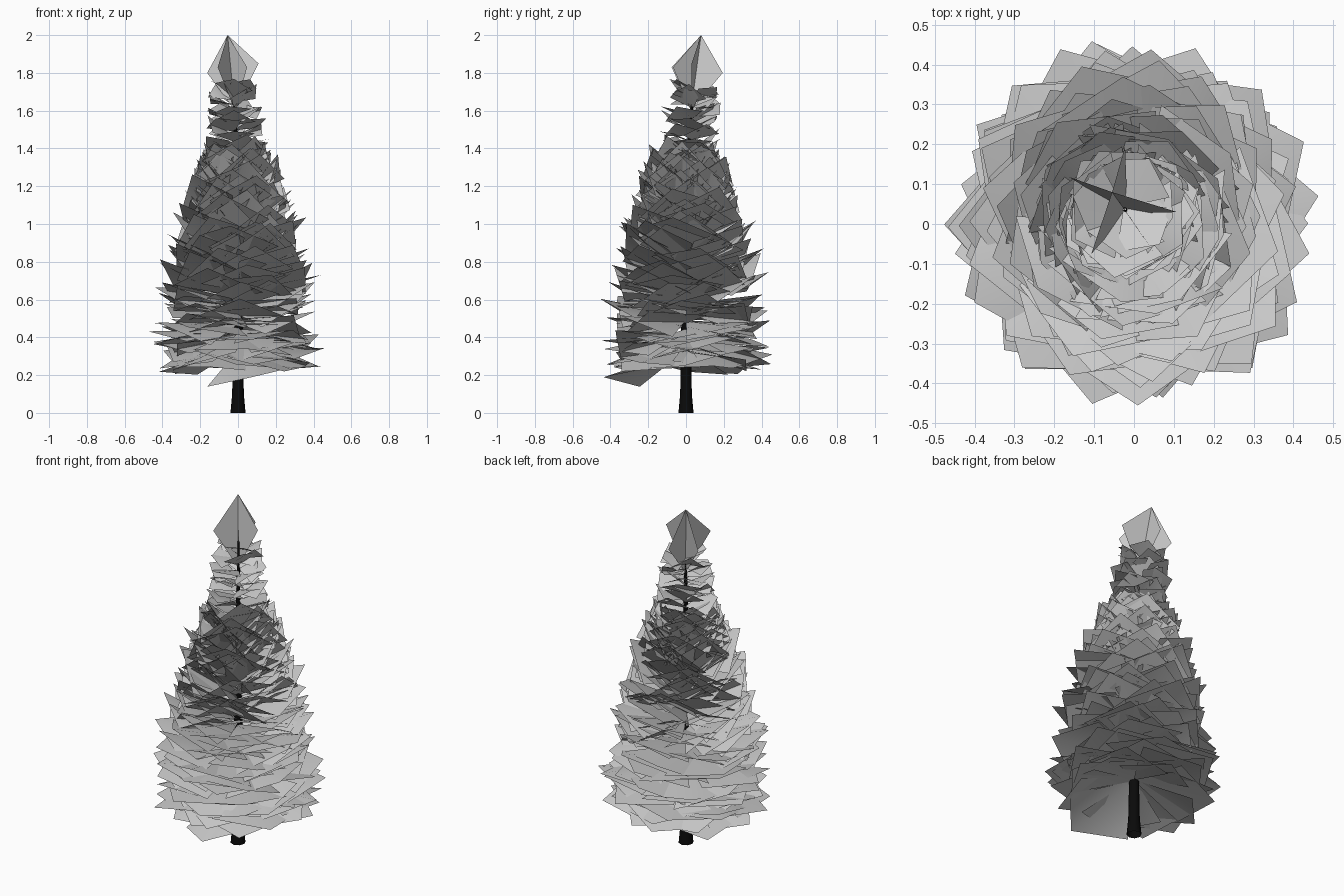
import bpy, bmesh, math, random
from mathutils import Vector, Matrix

if "Cube" in bpy.data.objects:
    bpy.data.objects.remove(bpy.data.objects["Cube"])

random.seed(11)


def material(name, rgb):
    m = bpy.data.materials.new(name)
    m.diffuse_color = (*rgb, 1)
    m.use_nodes = True
    m.node_tree.nodes["Principled BSDF"].inputs["Base Color"].default_value = m.diffuse_color
    return m


def finish(bm, name, mat=None, smooth=True):
    for f in bm.faces:
        f.smooth = smooth
    me = bpy.data.meshes.new(name)
    bm.to_mesh(me)
    bm.free()
    ob = bpy.data.objects.new(name, me)
    bpy.context.collection.objects.link(ob)
    if mat:
        me.materials.append(mat)
    return ob


def axis(z):
    """Point on the slightly leaning trunk."""
    t = z / 2
    return Vector((-0.04 * t ** 4, 0.065 * t ** 4, z))


def lerp_table(table, h):
    for a, b in zip(table, table[1:]):
        if h <= b[0]:
            f = (h - a[0]) / (b[0] - a[0])
            return [p + (q - p) * f for p, q in zip(a[1:], b[1:])]
    return table[-1][1:]


def card(bm, root, yaw, pitch, length, half_w, fold, roll=0.0):
    """Diamond card folded along its midrib."""
    rot = (Matrix.Rotation(yaw, 3, 'Z') @ Matrix.Rotation(-pitch, 3, 'Y')
           @ Matrix.Rotation(roll, 3, 'X'))
    pts = [(0, 0, 0), (length * .57, -half_w, -fold),
           (length, 0, 0), (length * .57, half_w, -fold)]
    a, b, c, d = [bm.verts.new(root + rot @ Vector(p)) for p in pts]
    bm.faces.new((a, b, c))
    bm.faces.new((a, c, d))


# Trunk: tapered eight-sided tube
bm = bmesh.new()
rings = []
for z, r in ((0, .04), (.1, .031), (.25, .028), (.8, .022), (1.4, .012), (1.75, .004)):
    c = axis(z)
    rings.append([bm.verts.new(c + Vector((r * math.cos(i * math.tau / 8),
                                           r * math.sin(i * math.tau / 8), 0)))
                  for i in range(8)])
for lo, hi in zip(rings, rings[1:]):
    for i in range(8):
        bm.faces.new((lo[i], lo[(i + 1) % 8], hi[(i + 1) % 8], hi[i]))
finish(bm, "trunk", material("bark", (.003, .003, .003)))

# Boughs: drooping at the bottom, rising steeply higher up
# attach height, tip radius, pitch in degrees
BOUGHS = [(.33, .45, -10), (.43, .46, -7), (.52, .45, 6), (.65, .41, 22),
          (.80, .345, 35), (.95, .275, 43), (1.08, .225, 50), (1.24, .16, 54)]
bm = bmesh.new()
N = 220
for i in range(N):
    h = .33 + .91 * (i / (N - 1)) ** 1.2
    radius, deg = lerp_table(BOUGHS, h)
    pitch = math.radians(deg + random.uniform(-10, 10))
    length = radius * random.uniform(.92, 1.04) / math.cos(math.radians(deg))
    card(bm, axis(h), i * 2.39996 + random.uniform(-.2, .2), pitch, length,
         min(length, .46) * random.uniform(.48, .6), random.uniform(0, .07),
         random.uniform(-.25, .25))
finish(bm, "boughs")

# Upper tufts: small upturned layers
bm = bmesh.new()
for i in range(40):
    h = 1.27 + .43 * i / 39
    length = (.21 - .12 * (h - 1.27)) * random.uniform(.88, 1.06)
    card(bm, axis(h) + Vector((-.005, .01, 0)), i * 2.39996 + random.uniform(-.3, .3),
         math.radians(random.uniform(10, 45)), length, length * .62,
         random.uniform(-.01, .04), random.uniform(-.4, .4))
finish(bm, "upper_tufts")

# Crown: upright cards meeting at the tip
bm = bmesh.new()
tip, root = Vector((-.055, .08, 2.0)), axis(1.6)
for a_deg, z in ((-8, 1.85), (85, 1.8), (152, 1.8), (240, 1.83), (305, 1.83)):
    a = math.radians(a_deg)
    side = Vector((-.035 + .145 * math.cos(a), .05 + .145 * math.sin(a), z))
    bm.faces.new([bm.verts.new(p) for p in (root, side, tip)])
finish(bm, "crown")
